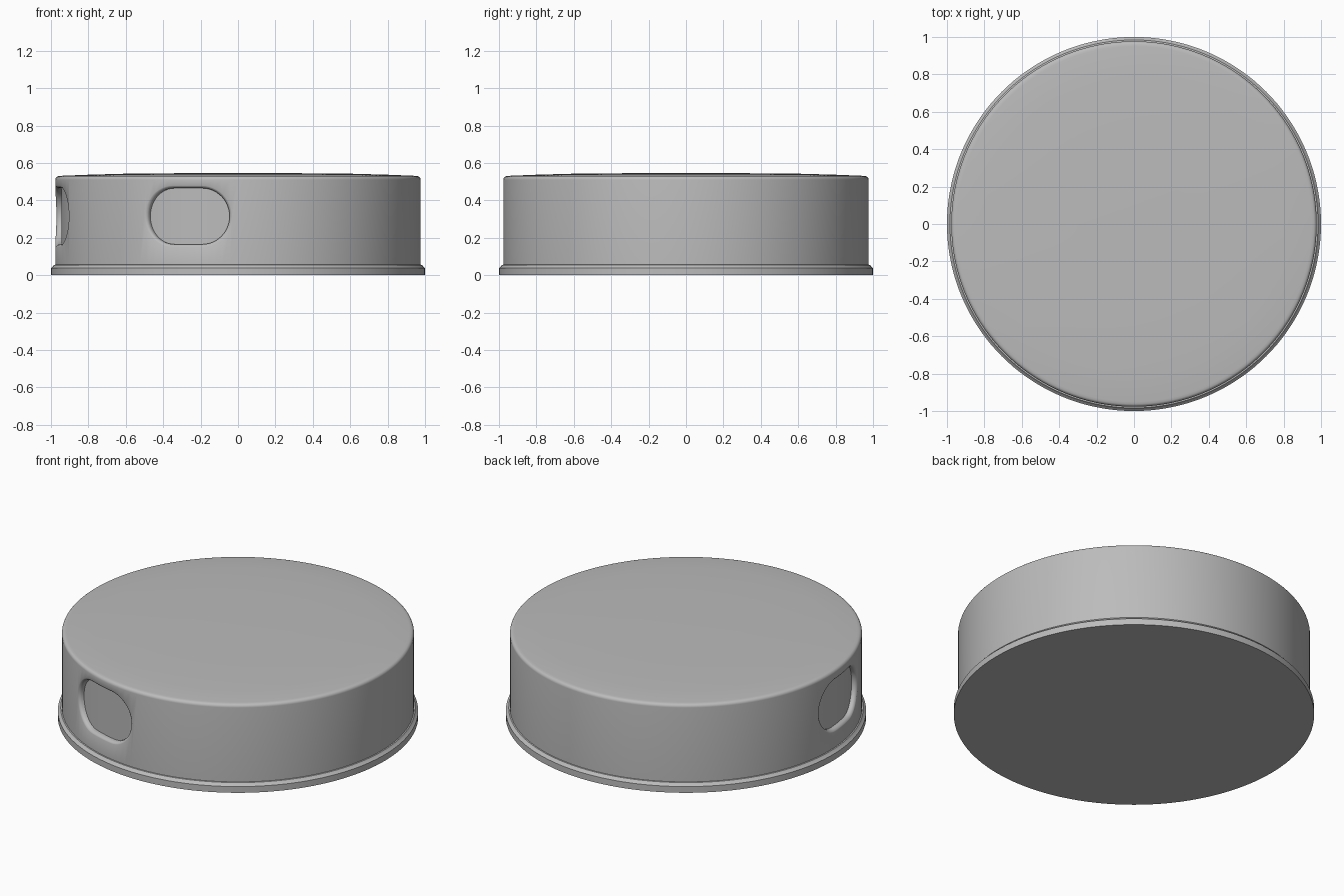
import bpy, bmesh
from math import sin, cos, pi, radians

cube = bpy.data.objects.get("Cube")
if cube:
    bpy.data.objects.remove(cube, do_unlink=True)

grey = bpy.data.materials.new("plain grey")
grey.use_nodes = True
grey.diffuse_color = (0.5, 0.5, 0.5, 1)
grey.node_tree.nodes["Principled BSDF"].inputs["Base Color"].default_value = (0.5, 0.5, 0.5, 1)


def make_object(name, bm):
    bmesh.ops.recalc_face_normals(bm, faces=bm.faces)
    mesh = bpy.data.meshes.new(name)
    bm.to_mesh(mesh)
    bm.free()
    mesh.materials.append(grey)
    obj = bpy.data.objects.new(name, mesh)
    bpy.context.collection.objects.link(obj)
    return obj


def lathe(name, profile, segments=144):
    """Closed solid of revolution; the profile runs from bottom to top."""
    bm = bmesh.new()
    rings = [[bm.verts.new((r * cos(2 * pi * i / segments), r * sin(2 * pi * i / segments), z))
              for i in range(segments)] for r, z in profile]
    for low, high in zip(rings, rings[1:]):
        for i in range(segments):
            j = (i + 1) % segments
            bm.faces.new((low[i], low[j], high[j], high[i]))
    bm.faces.new(rings[0])
    bm.faces.new(rings[-1])
    return make_object(name, bm)


def pocket_cutter(name, azimuth, half_width=0.23, half_height=0.15, mid_z=0.315):
    """Rounded slot wrapped round the body, with a flared lip."""
    bm = bmesh.new()
    steps = 12
    straight = half_width - half_height
    # upper outline from left to right, as centre offset and arc angle
    arc = [(-straight, pi - pi / 2 * k / steps) for k in range(steps + 1)]
    arc += [(straight * (k / 3 - 1), pi / 2) for k in (1, 2, 3, 4, 5)]
    arc += [(straight, pi / 2 - pi / 2 * k / steps) for k in range(steps + 1)]
    n = len(arc)

    def ring(radius, grow):
        size = half_height + grow
        verts = []
        for side in (1, -1):
            for centre, angle in (arc if side == 1 else arc[-2:0:-1]):
                turn = azimuth + (centre + size * cos(angle)) / 0.975
                verts.append(bm.verts.new((radius * cos(turn), radius * sin(turn),
                                           mid_z + side * size * sin(angle))))
        return verts

    # depth and growth of the wall and its rounded lip
    wall = [(0.945, 0), (0.96, 0), (0.969, 0.003), (0.975, 0.01), (0.979, 0.018), (1.03, 0.018)]
    rings = [ring(r, g) for r, g in wall]
    total = len(rings[0])
    for a, b in zip(rings, rings[1:]):
        for i in range(total):
            j = (i + 1) % total
            bm.faces.new((a[i], a[j], b[j], b[i]))
    # caps made of upright strips so they follow the curve
    for cap in (rings[0], rings[-1]):
        for i in range(n - 1):
            corners = [cap[i], cap[i + 1], cap[-(i + 1)], cap[-i]]
            bm.faces.new(list(dict.fromkeys(corners)))
    cutter = make_object(name, bm)
    cutter.hide_render = True
    return cutter


# drum with a bottom flange, rounded rim and slightly domed lid
edge = [(0.957 + 0.02 * cos(a), 0.51 + 0.02 * sin(a)) for a in (pi / 2 * k / 6 for k in range(6))]
body = lathe("drum_body", [(1.0, 0), (1.0, 0.038), (0.993, 0.043), (0.984, 0.055), (0.977, 0.056)]
             + edge + [(0.95, 0.531), (0.8, 0.537), (0.55, 0.544), (0.3, 0.545)])

# two recessed slots, one on the front and one on the side
for name, degrees in (("front_slot_cutter", 253.8), ("side_slot_cutter", 188)):
    cutter = pocket_cutter(name, radians(degrees))
    cut = body.modifiers.new(name, "BOOLEAN")
    cut.operation = "DIFFERENCE"
    cut.solver = "EXACT"
    cut.object = cutter
    bpy.context.view_layer.objects.active = body
    bpy.ops.object.modifier_apply(modifier=cut.name)
    bpy.data.objects.remove(cutter, do_unlink=True)

bpy.ops.object.select_all(action="DESELECT")
body.select_set(True)
bpy.context.view_layer.objects.active = body
bpy.ops.object.shade_smooth_by_angle(angle=radians(35))
